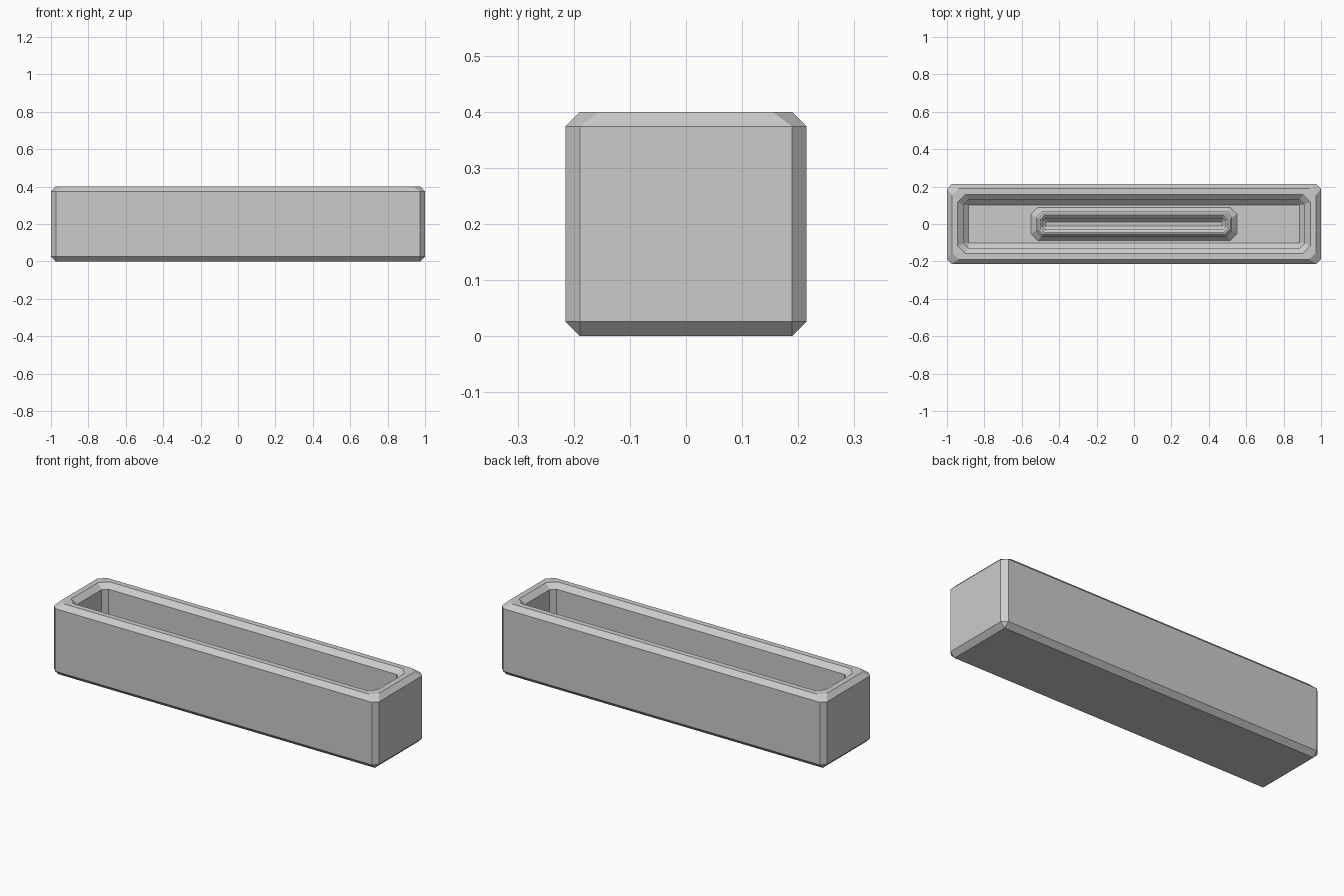
import bpy, bmesh

if "Cube" in bpy.data.objects:
    bpy.data.objects.remove(bpy.data.objects["Cube"])


def ring(hx, hy, cut, z):
    """Rectangle with clipped corners, counter-clockwise."""
    return [(hx, -hy + cut, z), (hx, hy - cut, z), (hx - cut, hy, z), (-hx + cut, hy, z),
            (-hx, hy - cut, z), (-hx, -hy + cut, z), (-hx + cut, -hy, z), (hx - cut, -hy, z)]


def skin(name, sections, cap_start=True):
    """Join successive rings into a surface, closing the last one."""
    bm = bmesh.new()
    loops = [[bm.verts.new(p) for p in ring(*s)] for s in sections]
    for a, b in zip(loops, loops[1:]):
        for i in range(8):
            j = (i + 1) % 8
            bm.faces.new((a[i], a[j], b[j], b[i]))
    bm.faces.new(loops[-1])
    if cap_start:
        bm.faces.new(loops[0][::-1])
    bmesh.ops.remove_doubles(bm, verts=bm.verts, dist=0.0002)
    if cap_start:
        bmesh.ops.recalc_face_normals(bm, faces=bm.faces)
    mesh = bpy.data.meshes.new(name)
    bm.to_mesh(mesh)
    bm.free()
    obj = bpy.data.objects.new(name, mesh)
    bpy.context.collection.objects.link(obj)
    return obj


FLOOR = 0.12
B = 0.026  # chamfer width

# Long chamfered box with an open cavity: (half x, half y, corner cut, z)
skin("trough", [
    (1 - B, 0.215 - B, 0.0, 0.0),
    (1, 0.215, B, B),
    (1, 0.215, B, 0.4 - B),
    (1 - B, 0.215 - B, 0.035, 0.4),
    (0.943, 0.158, 0.04, 0.4),
    (0.912, 0.129, B, 0.4 - B),
    (0.912, 0.129, B, FLOOR + B),
    (0.885, 0.102, 0.0, FLOOR),
])

# Raised slotted tray on the cavity floor
skin("inner_tray", [
    (0.55, 0.089, 0.036, FLOOR),
    (0.525, 0.066, 0.03, FLOOR + B),
    (0.525, 0.066, 0.03, FLOOR + 0.055),
    (0.512, 0.054, 0.026, FLOOR + 0.07),
    (0.503, 0.045, 0.022, FLOOR + 0.07),
    (0.488, 0.03, 0.014, FLOOR + 0.055),
    (0.488, 0.03, 0.014, FLOOR + 0.035),
    (0.47, 0.012, 0.0, FLOOR + 0.017),
], cap_start=False)
